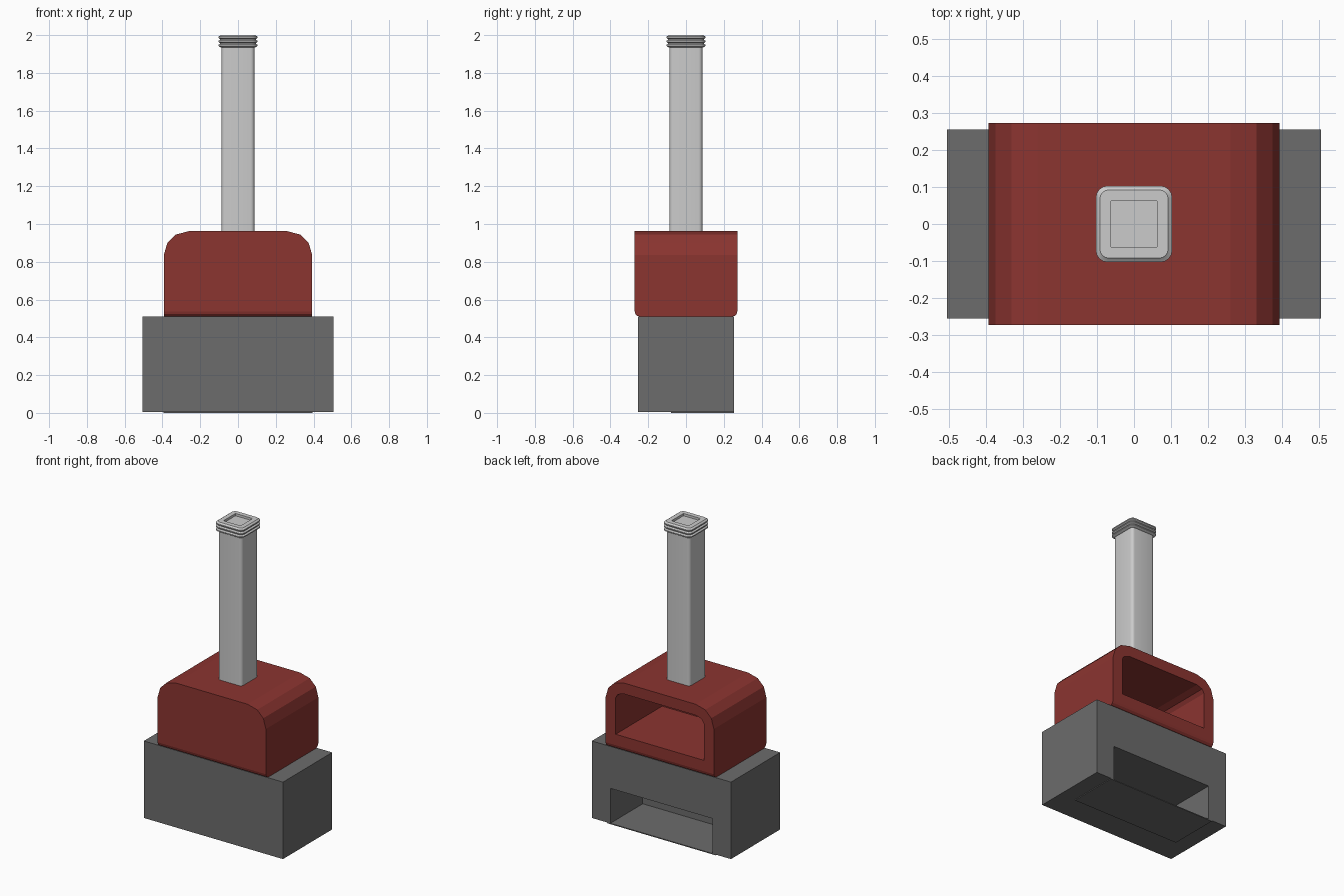
import bpy, bmesh, math

if "Cube" in bpy.data.objects:
    bpy.data.objects.remove(bpy.data.objects["Cube"])

red = bpy.data.materials.new("red_paint")
red.diffuse_color = (0.26, 0.035, 0.03, 1)
red.use_nodes = True
red.node_tree.nodes["Principled BSDF"].inputs["Base Color"].default_value = red.diffuse_color
grey = bpy.data.materials.new("dark_grey")
grey.diffuse_color = (0.15, 0.15, 0.15, 1)
grey.use_nodes = True
grey.node_tree.nodes["Principled BSDF"].inputs["Base Color"].default_value = grey.diffuse_color


def finish(name, bm, mat=None):
    bmesh.ops.recalc_face_normals(bm, faces=bm.faces)
    mesh = bpy.data.meshes.new(name)
    bm.to_mesh(mesh)
    bm.free()
    obj = bpy.data.objects.new(name, mesh)
    bpy.context.collection.objects.link(obj)
    if mat:
        mesh.materials.append(mat)
    return obj


def prism(name, profile, y0, y1, mat=None, bottom_bevel=0):
    """Extrude an x-z profile along y; optionally round the front and back bottom edges."""
    bm = bmesh.new()
    face = bm.faces.new([bm.verts.new((x, y0, z)) for x, z in profile])
    new = bmesh.ops.extrude_face_region(bm, geom=[face])["geom"]
    bmesh.ops.translate(bm, vec=(0, y1 - y0, 0),
                        verts=[g for g in new if isinstance(g, bmesh.types.BMVert)])
    if bottom_bevel:
        zmin = min(z for _, z in profile)
        edges = [e for e in bm.edges
                 if all(abs(v.co.z - zmin) < 1e-5 for v in e.verts)
                 and abs(e.verts[0].co.y - e.verts[1].co.y) < 1e-5]
        bmesh.ops.bevel(bm, geom=edges, offset=bottom_bevel, segments=3,
                        profile=0.5, affect='EDGES')
    return finish(name, bm, mat)


def rect(hx, z0, z1):
    return [(-hx, z0), (hx, z0), (hx, z1), (-hx, z1)]


def arch(z0, right):
    """Symmetric outline from its right-hand points, listed bottom to top."""
    return right + [(-x, z) for x, z in reversed(right)]


def cut(obj, cutter):
    mod = obj.modifiers.new("cut", 'BOOLEAN')
    mod.operation, mod.solver, mod.object = 'DIFFERENCE', 'EXACT', cutter
    bpy.context.view_layer.objects.active = obj
    bpy.ops.object.modifier_apply(modifier=mod.name)
    bpy.data.objects.remove(cutter)


def rounded_square(h, r, seg=4):
    pts = []
    for q in range(4):
        for i in range(seg + 1):
            a = math.pi / 2 * (q + i / seg)
            cx = (h - r) * (1 if q in (0, 3) else -1)
            cy = (h - r) * (1 if q in (0, 1) else -1)
            pts.append((cx + r * math.cos(a), cy + r * math.sin(a)))
    return pts


def loft(name, rings):
    """Skin a stack of rounded squares given as (half size, radius, z)."""
    bm = bmesh.new()
    loops = [[bm.verts.new((x, y, z)) for x, y in rounded_square(h, r)] for h, r, z in rings]
    n = len(loops[0])
    for a, b in zip(loops, loops[1:]):
        for i in range(n):
            bm.faces.new((a[i], a[(i + 1) % n], b[(i + 1) % n], b[i]))
    bm.faces.new(loops[0])
    bm.faces.new(loops[-1])
    obj = finish(name, bm)
    bpy.ops.object.select_all(action='DESELECT')
    obj.select_set(True)
    bpy.context.view_layer.objects.active = obj
    bpy.ops.object.shade_smooth_by_angle(angle=math.radians(30))
    return obj


# Base block with a pocket open at the back, and its thin floor
base = prism("base_block", rect(0.505, 0.005, 0.51), -0.255, 0.255, grey)
cut(base, prism("base_cutter", rect(0.37, -0.1, 0.235), -0.08, 0.5))
prism("pocket_floor", rect(0.395, 0, 0.006), -0.08, 0.255, grey)

# Red stove body, hollow from the back
body = prism("stove_body",
             arch(0.51, [(0.393, 0.51), (0.393, 0.835), (0.374, 0.9), (0.33, 0.944), (0.26, 0.962)]),
             -0.272, 0.272, red, bottom_bevel=0.028)
cut(body, prism("body_cutter",
                arch(0.61, [(0.32, 0.61), (0.32, 0.85), (0.305, 0.875), (0.265, 0.89)]),
                -0.21, 0.5, red))

# Chimney pipe
loft("chimney_pipe", [(0.087, 0.02, 0.94), (0.087, 0.02, 1.945)])

# Ridged chimney cap with a shallow square recess
rings = [(0.085, 0.02, 1.934)]
for k in range(3):
    z = 1.936 + k * 0.0213
    rings += [(0.094, 0.025, z), (0.103, 0.032, z + 0.006),
              (0.103, 0.032, z + 0.013), (0.094, 0.025, z + 0.019)]
rings += [(0.092, 0.024, 2.0), (0.062, 0.0005, 2.0), (0.062, 0.0005, 1.985)]
loft("chimney_cap", rings)
